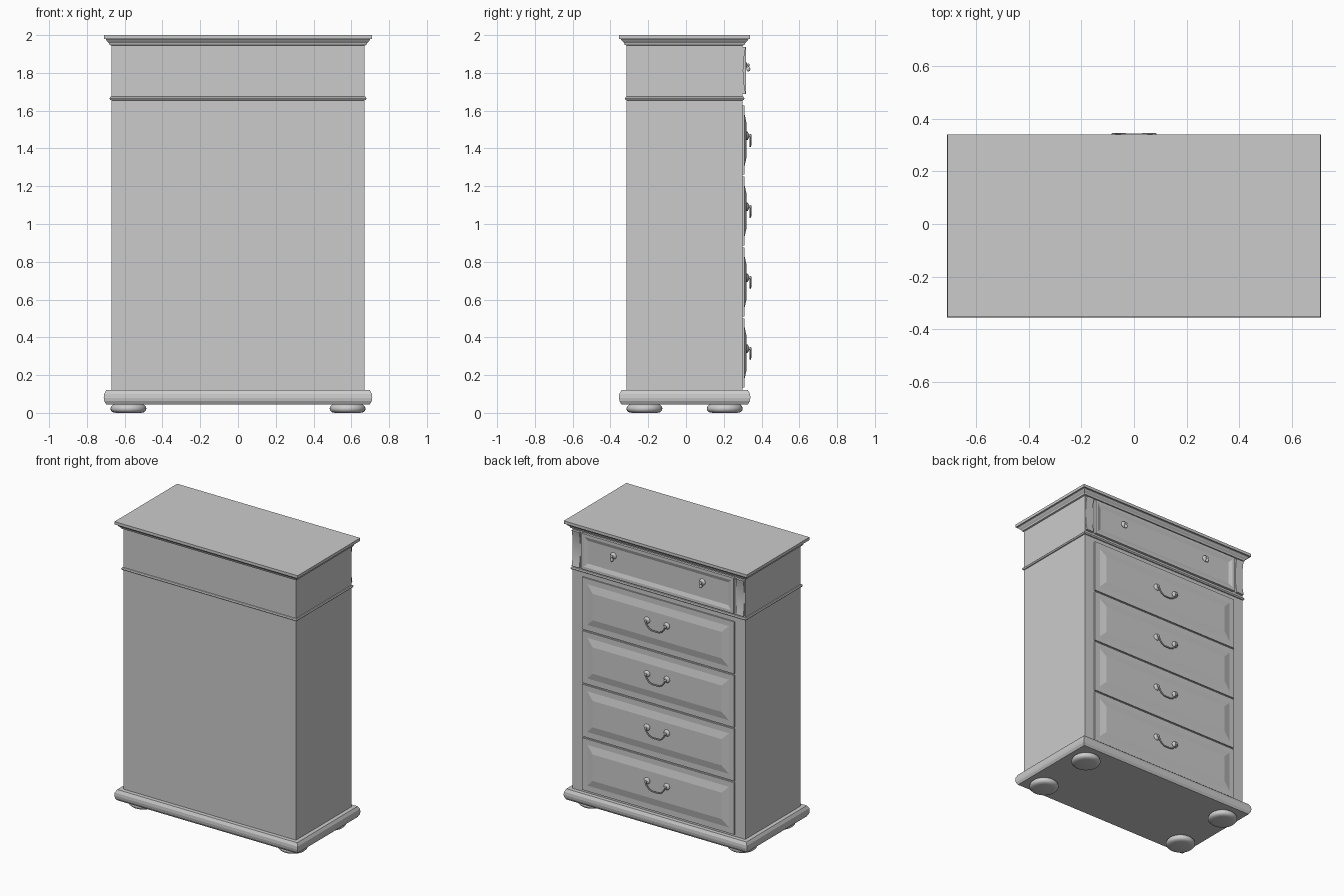
import bpy, bmesh, math
from mathutils import Matrix, Vector

cube = bpy.data.objects.get("Cube")
if cube:
    bpy.data.objects.remove(cube, do_unlink=True)

grey = bpy.data.materials.new("painted grey")
grey.use_nodes = True
COLOUR = (0.6, 0.6, 0.6, 1)
grey.diffuse_color = COLOUR
grey.node_tree.nodes["Principled BSDF"].inputs["Base Color"].default_value = COLOUR

HALF_X, HALF_Y, MID_Y = 0.67, 0.307, -0.007   # carcass footprint
FRONT = MID_Y + HALF_Y                        # drawer side of the carcass


def finish(name, bm, smooth=False):
    bmesh.ops.recalc_face_normals(bm, faces=bm.faces)
    mesh = bpy.data.meshes.new(name)
    bm.to_mesh(mesh)
    bm.free()
    mesh.materials.append(grey)
    obj = bpy.data.objects.new(name, mesh)
    bpy.context.collection.objects.link(obj)
    if smooth:
        bpy.ops.object.select_all(action='DESELECT')
        obj.select_set(True)
        bpy.context.view_layer.objects.active = obj
        bpy.ops.object.shade_smooth_by_angle(angle=math.radians(40))
    return obj


def loft(name, loops, smooth=False):
    """Skin a stack of equal-length loops and cap both ends."""
    bm = bmesh.new()
    rings = [[bm.verts.new(p) for p in loop] for loop in loops]
    for a, b in zip(rings, rings[1:]):
        for i in range(len(a)):
            j = (i + 1) % len(a)
            bm.faces.new((a[i], a[j], b[j], b[i]))
    bm.faces.new(rings[0])
    bm.faces.new(rings[-1])
    return finish(name, bm, smooth)


CORNERS = ((-1, -1), (1, -1), (1, 1), (-1, 1))


def moulding(name, profile):
    """Rectangular slab round the carcass; profile = (overhang, z)."""
    return loft(name, [[(sx * (HALF_X + o), MID_Y + sy * (HALF_Y + o), z)
                        for sx, sy in CORNERS] for o, z in profile])


def panel(name, half_w, z0, z1, profile):
    """Drawer front; profile = (inset from the edge, y)."""
    mid, half_h = (z0 + z1) / 2, (z1 - z0) / 2
    return loft(name, [[(sx * (half_w - i), y, mid + sz * (half_h - i))
                        for sx, sz in CORNERS] for i, y in profile])


def lathe(name, profile, centre, axis='Z', sides=24):
    """Turned part; profile = (radius, height along axis)."""
    loops = []
    for r, h in profile:
        loop = []
        for k in range(sides):
            a = math.tau * k / sides
            u, v = r * math.cos(a), r * math.sin(a)
            offset = (u, v, h) if axis == 'Z' else (u, h, v)
            loop.append(Vector(centre) + Vector(offset))
        loops.append(loop)
    return loft(name, loops, True)


# Carcass and mouldings
moulding("carcass", [(0, 0.1), (0, 1.96)])
moulding("plinth", [(0.028, 0.045), (0.038, 0.062), (0.041, 0.08),
                    (0.039, 0.1), (0.028, 0.12)])
moulding("waist_trim", [(0, 1.655), (0.006, 1.657), (0.01, 1.665),
                        (0.006, 1.673), (0, 1.675)])
moulding("cornice", [(0, 1.945), (0.01, 1.948), (0.013, 1.957),
                     (0.022, 1.966), (0.03, 1.977), (0.03, 1.98)])
moulding("top_board", [(0.04, 1.98), (0.04, 2.0)])

# Bun feet
bun = [(0.065, 0), (0.084, 0.004), (0.093, 0.013), (0.095, 0.023),
       (0.092, 0.034), (0.083, 0.043), (0.07, 0.047)]
for side, x in (("left", 0.58), ("right", -0.58)):
    for place, y in (("front", 0.205), ("back", -0.22)):
        lathe(f"foot_{place}_{side}", bun, (x, y, 0), sides=32)

# Turned knob, standing out from its drawer along y
knob = [(0.02, 0), (0.023, 0.004), (0.021, 0.009), (0.014, 0.013),
        (0.007, 0.016), (0.006, 0.02), (0.009, 0.022), (0.009, 0.026),
        (0.004, 0.029)]


def bail(name, z):
    """Swinging handle hung between two knobs."""
    points = [(-0.076, 0.342, 0), (-0.068, 0.342, -0.022),
              (-0.046, 0.341, -0.046), (-0.025, 0.34, -0.054),
              (0.025, 0.34, -0.054), (0.046, 0.341, -0.046),
              (0.068, 0.342, -0.022), (0.076, 0.342, 0)]
    loops = []
    for i, p in enumerate(points):
        ahead = Vector(points[min(i + 1, len(points) - 1)])
        behind = Vector(points[max(i - 1, 0)])
        along = (ahead - behind).normalized()
        out = Vector((0, 1, 0))
        across = along.cross(out).normalized()
        loops.append([Vector(p) + Vector((0, 0, z)) + 0.005 *
                      (out * math.cos(a) + across * math.sin(a))
                      for a in (math.tau * k / 8 for k in range(8))])
    return loft(name, loops, True)


# Four large drawers with raised fields and bail handles
raised = [(0, FRONT - 0.01), (0, 0.309), (0.04, 0.309), (0.09, 0.32)]
for n in range(4):
    z0 = 0.135 + n * 0.3755
    panel(f"drawer_{n + 1}", 0.59, z0, z0 + 0.365, raised)
    z = z0 + 0.205
    for side, x in (("left", 0.077), ("right", -0.077)):
        lathe(f"handle_knob_{n + 1}_{side}", knob, (x, 0.318, z), 'Y', 16)
    bail(f"handle_bail_{n + 1}", z)

# Top drawer with a sunken field and two drop knobs
panel("top_drawer", 0.59, 1.687, 1.937,
      [(0, FRONT - 0.01), (0, 0.317), (0.02, 0.317), (0.045, 0.308)])
drop = [(0.003, 0.012), (0.004, 0), (0.009, -0.008), (0.011, -0.016),
        (0.008, -0.024), (0.003, -0.027)]
for side, x in (("left", 0.345), ("right", -0.345)):
    lathe(f"top_knob_{side}", knob, (x, 0.307, 1.842), 'Y', 16)
    lathe(f"top_knob_drop_{side}", drop, (x, 0.33, 1.835), sides=12)

# Hollow corner blocks beside the top drawer
for side, s in (("left", 1), ("right", -1)):
    loops = []
    for k in range(13):
        t = k / 6 - 1
        z = 1.812 + 0.125 * t
        y = 0.303 + 0.014 * t * t
        loops.append([(s * 0.607, FRONT - 0.01, z), (s * 0.665, FRONT - 0.01, z),
                      (s * 0.665, y, z), (s * 0.607, y, z)])
    loft(f"corner_block_{side}", loops, True)
